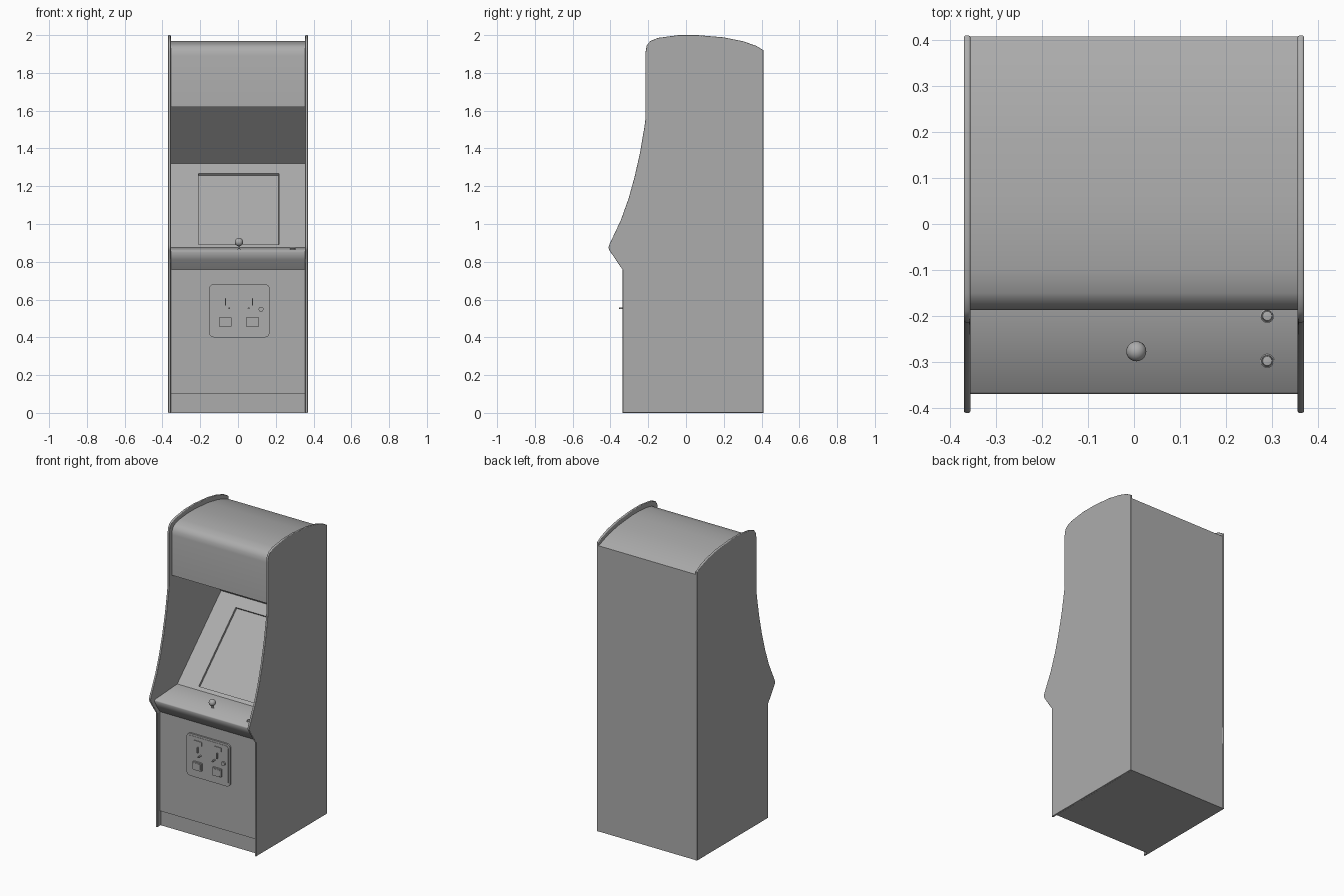
import bpy, bmesh, math
from mathutils import Vector

if "Cube" in bpy.data.objects:
    bpy.data.objects.remove(bpy.data.objects["Cube"], do_unlink=True)

GREY = (0.415, 0.415, 0.415, 1.0)
mat = bpy.data.materials.new("mid grey")
mat.use_nodes = True
mat.diffuse_color = GREY
mat.node_tree.nodes["Principled BSDF"].inputs["Base Color"].default_value = GREY


def finish(bm, name, angle=30):
    """Turn a bmesh into a smooth-by-angle object."""
    bmesh.ops.recalc_face_normals(bm, faces=bm.faces)
    mesh = bpy.data.meshes.new(name)
    bm.to_mesh(mesh)
    bm.free()
    mesh.materials.append(mat)
    obj = bpy.data.objects.new(name, mesh)
    bpy.context.collection.objects.link(obj)
    bpy.ops.object.select_all(action='DESELECT')
    obj.select_set(True)
    bpy.context.view_layer.objects.active = obj
    bpy.ops.object.shade_smooth_by_angle(angle=math.radians(angle))
    return obj


def prism(points, vec):
    """Extrude a closed outline of 3D points along vec."""
    bm = bmesh.new()
    face = bm.faces.new([bm.verts.new(p) for p in points])
    top = bmesh.ops.extrude_face_region(bm, geom=[face])["geom"]
    bmesh.ops.translate(bm, vec=vec, verts=[v for v in top if isinstance(v, bmesh.types.BMVert)])
    bmesh.ops.recalc_face_normals(bm, faces=bm.faces)
    return bm


def rounded_plate(name, x, z, w, h, r, y0, y1, steps=5):
    """Front-facing plate with rounded corners."""
    pts = []
    for k, (sx, sz) in enumerate(((1, 1), (-1, 1), (-1, -1), (1, -1))):
        for i in range(steps + 1):
            a = math.pi / 2 * (k + i / steps)
            pts.append((x + sx * (w / 2 - r) + r * math.cos(a), y0,
                        z + sz * (h / 2 - r) + r * math.sin(a)))
    return finish(prism(pts, (0, y1 - y0, 0)), name)


def lathe(name, profile, loc, tilt=0, sides=20):
    """Spin an (r, z) profile about z, then tilt about x."""
    bm = bmesh.new()
    verts = [bm.verts.new((r, 0, z)) for r, z in profile]
    edges = [bm.edges.new(p) for p in zip(verts, verts[1:])]
    bmesh.ops.spin(bm, geom=verts + edges, axis=(0, 0, 1), cent=(0, 0, 0),
                   angle=math.tau, steps=sides, use_duplicate=False)
    bmesh.ops.remove_doubles(bm, verts=bm.verts, dist=1e-5)
    obj = finish(bm, name, 40)
    obj.location = loc
    obj.rotation_euler.x = tilt
    return obj


# Side panels with rounded trim
SIDE = [(-0.335, 0), (0.41, 0), (0.41, 1.92), (0.37, 1.944), (0.3, 1.968), (0.2, 1.988),
        (0.06, 2.0), (-0.04, 2.0), (-0.15, 1.985), (-0.19, 1.968), (-0.208, 1.945),
        (-0.214, 1.91), (-0.214, 1.56), (-0.22, 1.515), (-0.243, 1.38), (-0.272, 1.25),
        (-0.304, 1.135), (-0.345, 1.02), (-0.405, 0.893), (-0.411, 0.875), (-0.405, 0.86),
        (-0.335, 0.757)]
for name, x in (("left_side_panel", 0.356), ("right_side_panel", -0.37)):
    bm = prism([(x, y, z) for y, z in SIDE], (0.014, 0, 0))
    rim = [e for f in bm.faces if abs(f.normal.x) > 0.9 for e in f.edges]
    bmesh.ops.bevel(bm, geom=rim, offset=0.004, segments=3, profile=0.5, affect='EDGES')
    panel = finish(bm, name, 40)
    for poly in panel.data.polygons:
        poly.use_smooth = abs(poly.normal.x) < 0.99

# Body between the panels: kick plate, front, control deck, bezel, hood, roof, back
SILL, TOP = Vector((0, -0.13, 0.875)), Vector((0, 0.33, 1.32))
BODY = [(-0.3, 0), (-0.3, 0.1), (-0.311, 0.1), (-0.311, 0.76), (-0.347, 0.81),
        (-0.37, 0.853), (-0.366, 0.861), SILL.yz, TOP.yz, (0.035, 1.62),
        (-0.187, 1.62), (-0.187, 1.89), (-0.183, 1.915), (-0.172, 1.936), (-0.15, 1.951),
        (-0.1, 1.962), (-0.02, 1.969), (0.06, 1.969), (0.2, 1.957), (0.3, 1.938),
        (0.37, 1.915), (0.408, 1.9), (0.408, 0)]
bm = prism([(-0.358, y, z) for y, z in BODY], (0.716, 0, 0))
bezel = min((f for f in bm.faces if abs(f.normal.x) < 0.1),
            key=lambda f: (f.calc_center_median() - (SILL + TOP) / 2).length)
# Screen opening, placed on the bezel and sunk
bmesh.ops.inset_individual(bm, faces=[bezel], thickness=0.02)
mid = bezel.calc_center_median().z
for v in bezel.verts:
    z = 1.268 if v.co.z > mid else 0.892
    p = SILL.lerp(TOP, (z - SILL.z) / (TOP.z - SILL.z))
    v.co = (math.copysign(0.213, v.co.x) + 0.003, p.y, p.z)
bmesh.ops.inset_individual(bm, faces=[bezel], thickness=0.0005, depth=-0.014)
body = finish(bm, "cabinet_body")
# Soft rolled front edge of the control deck
for edge in body.data.edges:
    ends = [body.data.vertices[i].co for i in edge.vertices]
    if all(c.y < -0.36 for c in ends) and abs(ends[0].x - ends[1].x) > 0.5:
        edge.use_edge_sharp = False

# Joystick with ball top
ball = [(0.022 * math.sin(a), 0.04 - 0.022 * math.cos(a))
        for a in (math.pi * (0.1 + 0.9 * i / 10) for i in range(11))]
lathe("joystick", [(0, -0.005), (0.016, -0.005), (0.014, 0.001), (0.006, 0.005), (0.006, 0.02)]
      + ball, (0.005, -0.277, 0.864))

# Buttons on the deck, each with a ring groove
for i, (y, z) in enumerate(((-0.2, 0.871), (-0.298, 0.865))):
    lathe(f"button_{i + 1}", [(0, -0.008), (0.015, -0.008), (0.015, 0.003), (0.0125, 0.004),
                              (0.0115, -0.004), (0.01, 0.003), (0, 0.005)], (0.29, y, z))

# Coin door with frame, slots, levers and return flaps
rounded_plate("coin_door_frame", 0.007, 0.541, 0.32, 0.282, 0.025, -0.3, -0.322)
rounded_plate("coin_door", 0.007, 0.541, 0.295, 0.257, 0.018, -0.31, -0.324)
for side, x, lever in (("right", -0.067, -0.047), ("left", 0.077, 0.056)):
    rounded_plate(f"{side}_price_plate", x, 0.632, 0.055, 0.03, 0.003, -0.315, -0.329, 2)
    rounded_plate(f"{side}_coin_slot", x, 0.588, 0.006, 0.038, 0.002, -0.315, -0.335, 2)
    rounded_plate(f"{side}_return_flap_frame", x, 0.481, 0.064, 0.054, 0.004, -0.315, -0.335, 2)
    rounded_plate(f"{side}_return_flap", x, 0.481, 0.05, 0.04, 0.003, -0.315, -0.337, 2)
    lathe(f"{side}_coin_lever", [(0, 0), (0.005, 0), (0.005, 0.037), (0, 0.039)],
          (lever, -0.316, 0.554), math.pi / 2, 10)
lathe("door_lock", [(0, 0), (0.013, 0), (0.013, 0.019), (0, 0.019)],
      (0.122, -0.316, 0.549), math.pi / 2)
